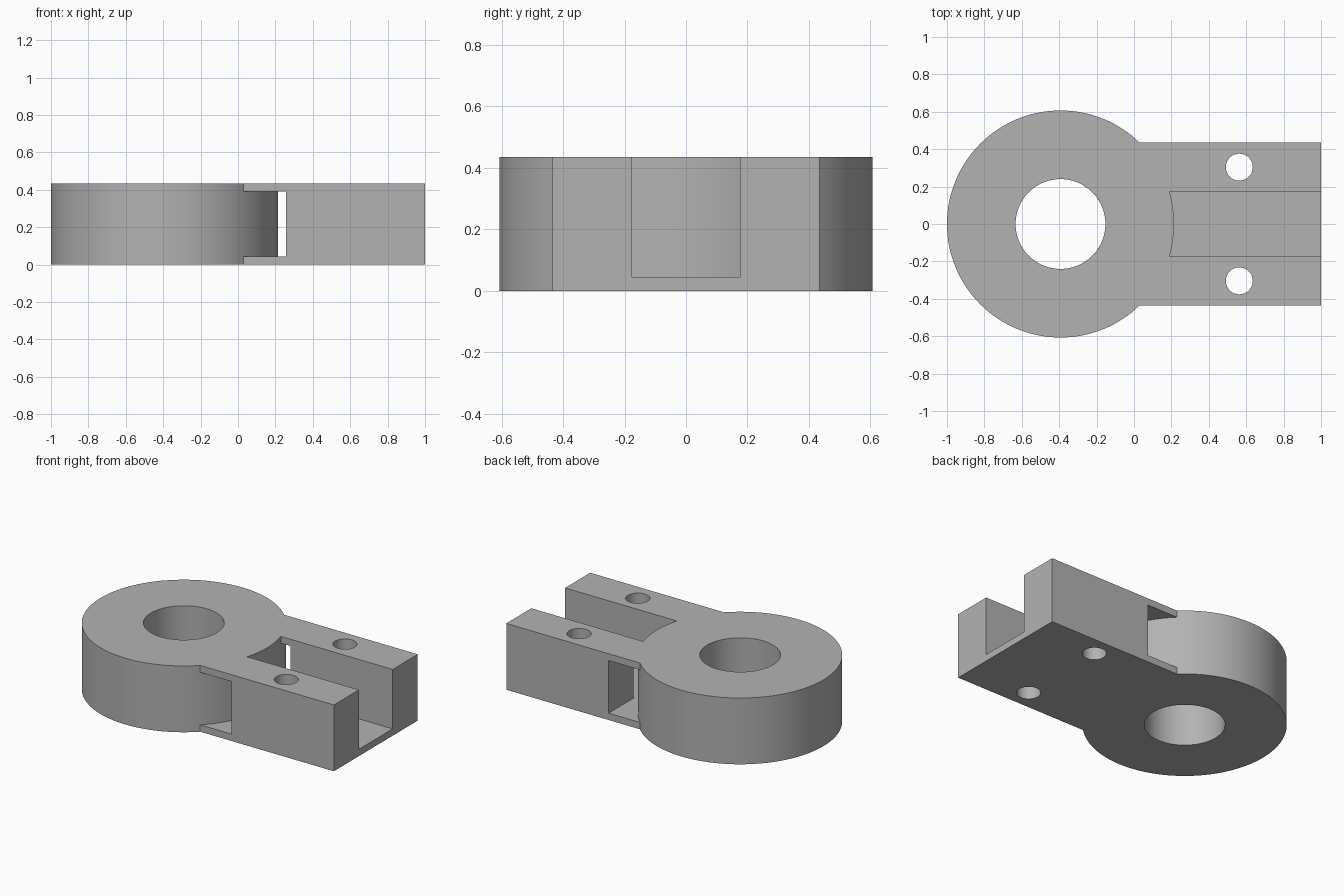
import bpy

# Remove only the default cube
default = bpy.data.objects.get("Cube")
if default:
    bpy.data.objects.remove(default, do_unlink=True)

HEIGHT = 0.435
HALF_WIDTH = 0.435
FLOOR = 0.045
RING_X = -0.393
RING_R = 0.607


def box(name, x, y, z):
    """Box from (min, max) ranges."""
    ranges = (x, y, z)
    bpy.ops.mesh.primitive_cube_add(size=1, location=[(a + b) / 2 for a, b in ranges])
    ob = bpy.context.object
    ob.name = name
    ob.scale = [b - a for a, b in ranges]
    bpy.ops.object.transform_apply(location=True, rotation=False, scale=True)
    return ob


def cylinder(name, x, y, radius, z, sides):
    bpy.ops.mesh.primitive_cylinder_add(vertices=sides, radius=radius, depth=z[1] - z[0],
                                        location=(x, y, (z[0] + z[1]) / 2))
    ob = bpy.context.object
    ob.name = name
    bpy.ops.object.transform_apply(location=True, rotation=False, scale=True)
    return ob


def combine(target, tool, operation):
    """Apply an exact boolean and discard the tool."""
    mod = target.modifiers.new(operation.title(), 'BOOLEAN')
    mod.operation = operation
    mod.solver = 'EXACT'
    mod.object = tool
    tool.hide_render = True
    bpy.context.view_layer.objects.active = target
    bpy.ops.object.modifier_apply(modifier=mod.name)
    bpy.data.objects.remove(tool, do_unlink=True)


# Rectangular clamp arm
bracket = box("clamp_bracket", (RING_X, 1), (-HALF_WIDTH, HALF_WIDTH), (0, HEIGHT))

# Lengthwise slot open at the top and the end, and a side window next to the ring
combine(bracket, box("slot_cutter", (-0.2, 1.2), (-0.175, 0.175), (FLOOR, 0.6)), 'DIFFERENCE')
combine(bracket, box("window_cutter", (-0.2, 0.257), (-0.6, 0.6), (FLOOR, HEIGHT - FLOOR)),
        'DIFFERENCE')

# Round ring body
combine(bracket, cylinder("ring_body", RING_X, 0, RING_R, (0, HEIGHT), 128), 'UNION')

# Main bore and the two bolt holes
through = (-0.2, 0.7)
combine(bracket, cylinder("bore_cutter", RING_X, 0, 0.24, through, 96), 'DIFFERENCE')
for side in (-1, 1):
    combine(bracket, cylinder("bolt_cutter", 0.563, side * 0.304, 0.072, through, 64),
            'DIFFERENCE')

# Plain grey finish
grey = bpy.data.materials.new("plain_grey")
grey.use_nodes = True
colour = (0.45, 0.45, 0.45, 1)
grey.diffuse_color = colour
grey.node_tree.nodes["Principled BSDF"].inputs["Base Color"].default_value = colour
bracket.data.materials.clear()
bracket.data.materials.append(grey)

bpy.ops.object.select_all(action='DESELECT')
bracket.select_set(True)
bpy.context.view_layer.objects.active = bracket
bpy.ops.object.shade_smooth_by_angle()
